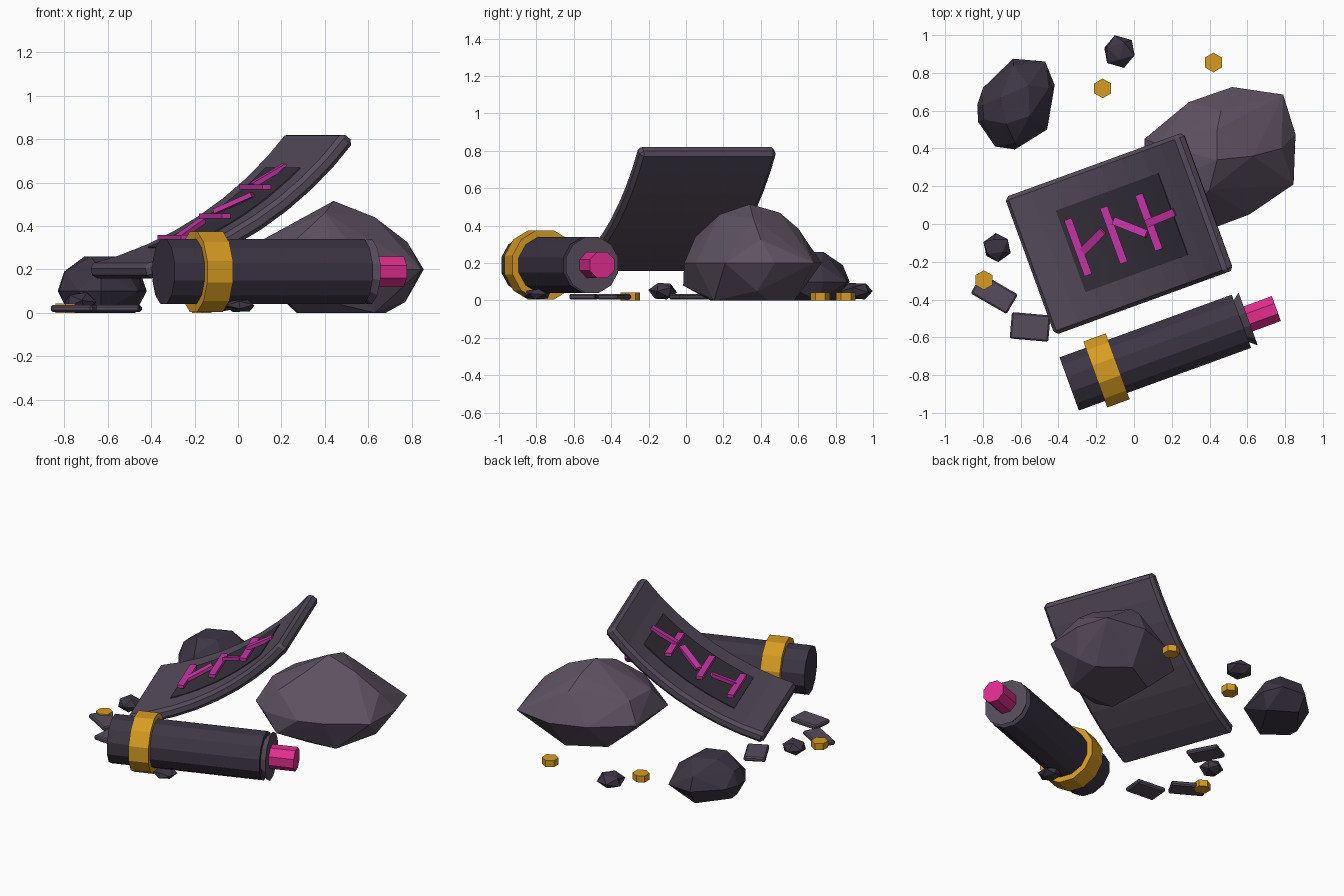
import bpy, bmesh, math
from mathutils import Vector, Matrix

cube = bpy.data.objects.get("Cube")
if cube:
    bpy.data.objects.remove(cube, do_unlink=True)


def material(name, rgb):
    m = bpy.data.materials.new(name)
    m.use_nodes = True
    m.diffuse_color = (*rgb, 1)
    m.node_tree.nodes["Principled BSDF"].inputs["Base Color"].default_value = (*rgb, 1)
    return m


STONE = material("stone grey", (0.112, 0.085, 0.122))
PLATE = material("plate grey", (0.092, 0.072, 0.105))
DARK = material("dark charcoal", (0.046, 0.036, 0.058))
PANEL = material("panel charcoal", (0.038, 0.031, 0.044))
GOLD = material("gold", (0.68, 0.33, 0.016))
RUNE = material("rune magenta", (0.56, 0.035, 0.38))
CRYSTAL = material("crystal pink", (0.75, 0.027, 0.27))

TURN = math.radians(20)


def finish(name, bm, mat, loc=(0, 0, 0), turn=0.0, bevel=0.0):
    bmesh.ops.recalc_face_normals(bm, faces=bm.faces)
    mesh = bpy.data.meshes.new(name)
    bm.to_mesh(mesh)
    bm.free()
    mesh.materials.append(mat)
    ob = bpy.data.objects.new(name, mesh)
    ob.location = loc
    ob.rotation_euler.z = turn
    bpy.context.collection.objects.link(ob)
    if bevel:
        mod = ob.modifiers.new("Bevel", 'BEVEL')
        mod.width = bevel
        mod.segments = 1
        mod.limit_method = 'ANGLE'
        mod.angle_limit = math.radians(40)
    return ob


def hull(name, points, mat):
    """Faceted stone as the convex hull of a few points."""
    bm = bmesh.new()
    for p in points:
        bm.verts.new(p)
    res = bmesh.ops.convex_hull(bm, input=bm.verts)
    loose = {v for v in res["geom_interior"] if isinstance(v, bmesh.types.BMVert)}
    bmesh.ops.delete(bm, geom=list(loose), context='VERTS')
    return finish(name, bm, mat)


def box(name, size, mat, loc, turn=0.0, bevel=0.0):
    bm = bmesh.new()
    bmesh.ops.create_cube(bm, size=1, matrix=Matrix.Diagonal((*size, 1)))
    return finish(name, bm, mat, loc, turn, bevel)


def lathe(name, profile, sides, mat, loc, turn, closed=False):
    """Turn (distance, radius) points around the local x axis."""
    bm = bmesh.new()
    rings = []
    for s, r in profile:
        rings.append([bm.verts.new((s, r * math.cos(a), r * math.sin(a)))
                      for a in (2 * math.pi * (i + 0.5) / sides for i in range(sides))])
    pairs = list(zip(rings, rings[1:]))
    if closed:
        pairs.append((rings[-1], rings[0]))
    else:
        bm.faces.new(rings[0])
        bm.faces.new(rings[-1])
    for a, b in pairs:
        for i in range(sides):
            j = (i + 1) % sides
            bm.faces.new((a[i], a[j], b[j], b[i]))
    return finish(name, bm, mat, loc, turn)


# Curved plate: an arc in the local x-z plane, turned as a whole
PLATE_AT = (-0.075, -0.05, 0)
ARC_X, ARC_Z, R_TOP = -0.905, 1.926, 1.746


def arc_point(a, v, r):
    return Vector((ARC_X + r * math.sin(a), v, ARC_Z - r * math.cos(a)))


def arc_angle(u):
    return math.asin((u - ARC_X) / R_TOP)


def curved_slab(name, a0, a1, half, r_top, r_low, mat, bevel=0.0, n=8):
    bm = bmesh.new()
    rows = []
    for i in range(n + 1):
        a = a0 + (a1 - a0) * i / n
        rows.append([bm.verts.new(arc_point(a, v, r)) for v, r in
                     ((-half, r_top), (half, r_top), (half, r_low), (-half, r_low))])
    for p, q in zip(rows, rows[1:]):
        for k in range(4):
            m = (k + 1) % 4
            bm.faces.new((p[k], p[m], q[m], q[k]))
    bm.faces.new(rows[0])
    bm.faces.new(rows[-1])
    return finish(name, bm, mat, PLATE_AT, TURN, bevel)


curved_slab("curved_plate", math.radians(13), math.radians(51.2), 0.388,
            R_TOP, R_TOP + 0.073, PLATE, bevel=0.02)
curved_slab("plate_panel", arc_angle(-0.275), arc_angle(0.302), 0.23,
            R_TOP - 0.006, R_TOP + 0.003, PANEL)

# Strokes: straight bars with one shared slope, standing just off the plate
SLOPE, GAP = 0.55, 0.033
strokes = [((-0.233, 0.165), (-0.233, -0.15)), ((-0.23, -0.028), (-0.08, 0.043)),
           ((-0.033, 0.16), (-0.033, -0.154)), ((-0.007, 0.073), (0.133, -0.051)),
           ((0.165, 0.16), (0.165, -0.152)), ((0.15, 0), (0.312, 0.007))]
for i, ((u0, v0), (u1, v1)) in enumerate(strokes):
    mid = arc_point(arc_angle((u0 + u1) / 2), (v0 + v1) / 2, R_TOP) + Vector((0, 0, GAP))
    span = Vector((u1 - u0, v1 - v0, (u1 - u0) * SLOPE))
    along = span.normalized()
    side = Vector((0, 0, 1)).cross(along).normalized()
    frame = Matrix((along, side, along.cross(side))).transposed().to_4x4()
    bm = bmesh.new()
    bmesh.ops.create_cube(bm, size=1, matrix=Matrix.Translation(mid) @ frame
                          @ Matrix.Diagonal((span.length, 0.042, 0.022, 1)))
    finish(f"rune_stroke_{i + 1}", bm, RUNE, PLATE_AT, TURN)

# Fallen cylinder with band, flared cap and crystal
AXIS = (-0.343, -0.847, 0.19)
lathe("cylinder_body", [(0, 0.155), (0.97, 0.155)], 12, DARK, AXIS, TURN)
lathe("cylinder_band", [(0.147, 0.15), (0.147, 0.192), (0.273, 0.192), (0.273, 0.15)],
      12, GOLD, AXIS, TURN, closed=True)
lathe("cylinder_cap", [(0.955, 0.11), (1.008, 0.154)], 12, PLATE, AXIS, TURN)
lathe("crystal", [(0.95, 0.076), (1.167, 0.076)], 8, CRYSTAL, AXIS, TURN)

# Large boulder: waist, base and crown points
waist = [(0.055, 0.45), (0.29, 0.645), (0.52, 0.725), (0.79, 0.685), (0.855, 0.475),
         (0.845, 0.21), (0.61, 0.05), (0.45, -0.01), (0.2, -0.01), (0.07, 0.09)]
base = [(0.28, 0.13), (0.45, 0.13), (0.63, 0.15), (0.68, 0.44), (0.5, 0.58), (0.27, 0.45)]
crown = [(0.44, 0.34, 0.515), (0.63, 0.36, 0.44), (0.46, 0.6, 0.385), (0.78, 0.4, 0.325),
         (0.13, 0.42, 0.34), (0.12, 0.2, 0.34), (0.27, 0.05, 0.34), (0.44, 0.5, 0.47),
         (0.4, 0.18, 0.46), (0.3, -0.015, 0.08), (0.77, 0.38, 0.05)]
hull("large_boulder", [(*p, 0.2) for p in waist] + [(*p, 0) for p in base] + crown, STONE)

# Dark boulder: one outline, scaled in for the base and crown
outline = [(-0.83, 0.63), (-0.8, 0.72), (-0.64, 0.875), (-0.47, 0.86), (-0.42, 0.735),
           (-0.46, 0.5), (-0.63, 0.395), (-0.735, 0.41), (-0.825, 0.54)]
points = []
for scale, z in ((0.75, 0), (1.0, 0.1), (0.85, 0.19), (0.45, 0.26)):
    points += [(-0.63 + (x + 0.63) * scale, 0.63 + (y - 0.63) * scale, z) for x, y in outline]
hull("dark_boulder", points[::2] + points[9:18], DARK)

# Small loose stones
for i, (x, y, r, h) in enumerate([(-0.077, 0.913, 0.09, 0.1), (-0.725, -0.125, 0.078, 0.1),
                                  (0.01, -0.795, 0.075, 0.065)]):
    bm = bmesh.new()
    bmesh.ops.create_icosphere(bm, subdivisions=1, radius=1,
                               matrix=Matrix.Diagonal((r, r, h / 2, 1))
                               @ Matrix.Rotation(0.5, 4, 'X'))
    finish(f"small_stone_{i + 1}", bm, DARK, (x, y, h / 2), turn=0.9 * i)

# Flat plate fragments
for i, (x, y, length, width, deg) in enumerate([(-0.74, -0.37, 0.22, 0.12, -30),
                                                (-0.55, -0.545, 0.205, 0.14, -5),
                                                (-0.55, 0.03, 0.135, 0.205, 28)]):
    box(f"fragment_{i + 1}", (length, width, 0.03), PLATE, (x, y, 0.02),
        math.radians(deg), bevel=0.008)

# Hexagonal nuts
for i, (x, y) in enumerate([(-0.795, -0.297), (-0.166, 0.718), (0.42, 0.855)]):
    bm = bmesh.new()
    bmesh.ops.create_cone(bm, cap_ends=True, segments=6, radius1=0.052, radius2=0.052,
                          depth=0.044)
    finish(f"nut_{i + 1}", bm, GOLD, (x, y, 0.022))
